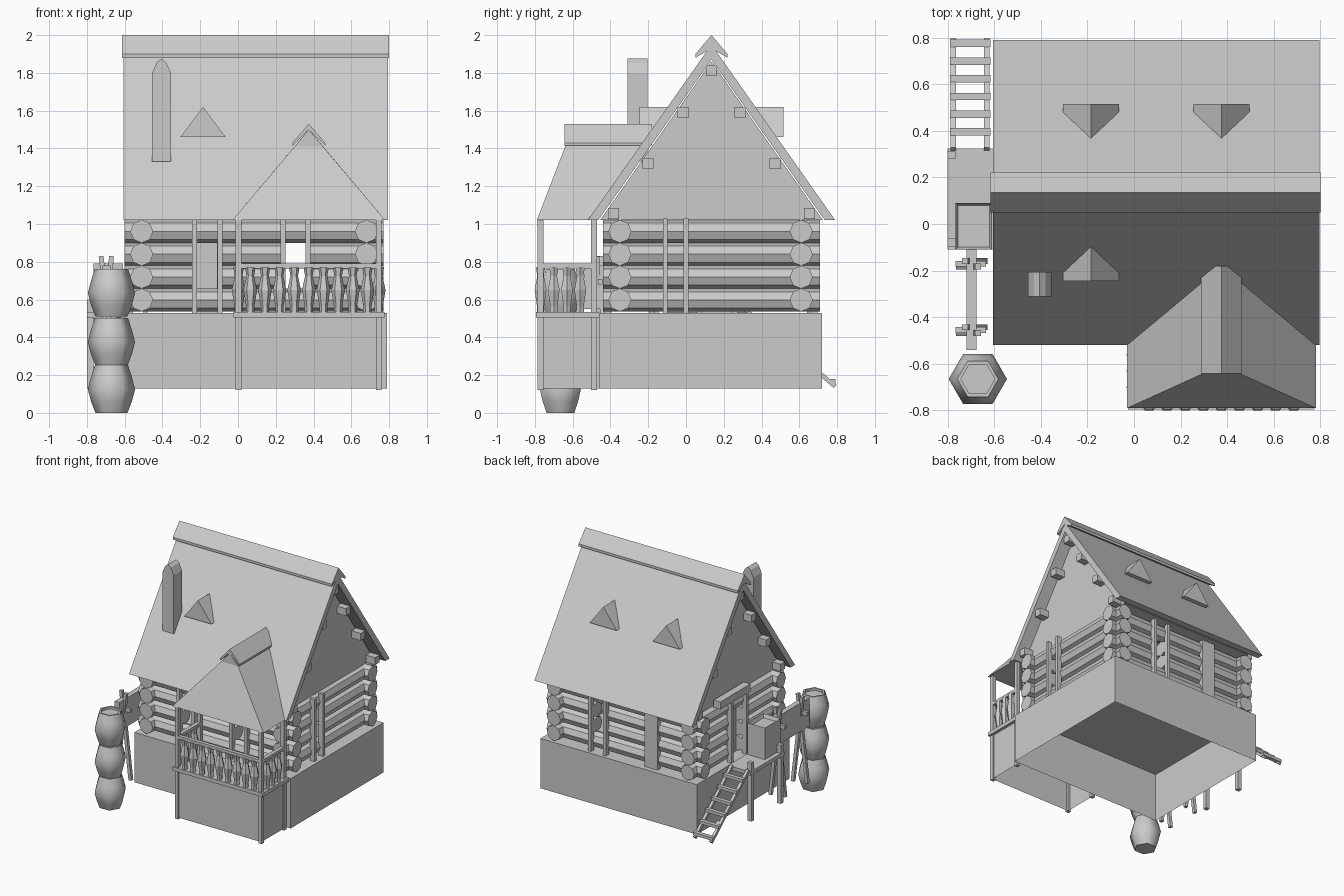
import bpy, bmesh, math
from mathutils import Vector, Matrix

cube = bpy.data.objects.get("Cube")
if cube:
    bpy.data.objects.remove(cube, do_unlink=True)

grey = bpy.data.materials.new("plain_grey")
grey.use_nodes = True
grey.diffuse_color = (0.6, 0.6, 0.6, 1)
grey.node_tree.nodes["Principled BSDF"].inputs["Base Color"].default_value = grey.diffuse_color


def finish(name, bm, smooth=False):
    bmesh.ops.recalc_face_normals(bm, faces=bm.faces)
    me = bpy.data.meshes.new(name)
    bm.to_mesh(me)
    bm.free()
    me.materials.append(grey)
    for p in me.polygons:
        p.use_smooth = smooth
    ob = bpy.data.objects.new(name, me)
    bpy.context.collection.objects.link(ob)
    return ob


def add_box(bm, x0, x1, y0, y1, z0, z1):
    v = bmesh.ops.create_cube(bm, size=1)["verts"]
    bmesh.ops.scale(bm, vec=(x1 - x0, y1 - y0, z1 - z0), verts=v)
    bmesh.ops.translate(bm, vec=((x0 + x1) / 2, (y0 + y1) / 2, (z0 + z1) / 2), verts=v)


def boxes(name, *dims):
    bm = bmesh.new()
    for d in dims:
        add_box(bm, *d)
    return finish(name, bm)


def add_bar(bm, a, b, r, sides=4, turn=math.pi / 4):
    """Straight bar between two points."""
    a, b = Vector(a), Vector(b)
    m = Matrix.Translation((a + b) / 2) @ (b - a).to_track_quat('Z', 'Y').to_matrix().to_4x4()
    bmesh.ops.create_cone(bm, cap_ends=True, segments=sides, radius1=r, radius2=r,
                          depth=(b - a).length, matrix=m @ Matrix.Rotation(turn, 4, 'Z'))


def prism(name, outline, axis, lo, hi):
    """Extrude an (across, height) outline along the x or y axis."""
    bm = bmesh.new()
    at = (lambda t, u, z: (t, u, z)) if axis == 'x' else (lambda t, u, z: (u, t, z))
    ends = [[bm.verts.new(at(t, u, z)) for u, z in outline] for t in (lo, hi)]
    n = len(outline)
    for e in ends:
        bm.faces.new(e)
    for i in range(n):
        j = (i + 1) % n
        bm.faces.new((ends[0][i], ends[0][j], ends[1][j], ends[1][i]))
    return finish(name, bm)


def solid(name, points, faces):
    bm = bmesh.new()
    v = [bm.verts.new(p) for p in points]
    for f in faces:
        bm.faces.new([v[i] for i in f])
    return finish(name, bm)


def add_lathe(bm, x, y, profile, sides, turn=0):
    rings = [[bm.verts.new((x + r * math.cos(turn + math.tau * i / sides),
                            y + r * math.sin(turn + math.tau * i / sides), z))
              for i in range(sides)] for r, z in profile]
    for a, b in zip(rings, rings[1:]):
        for i in range(sides):
            j = (i + 1) % sides
            bm.faces.new((a[i], a[j], b[j], b[i]))
    bm.faces.new(rings[0])
    bm.faces.new(rings[-1])


# hollow plinths, open underneath
def plinth(name, *d):
    bm = bmesh.new()
    add_box(bm, *d)
    bm.faces.ensure_lookup_table()
    low = min(bm.faces, key=lambda f: f.calc_center_median().z)
    bmesh.ops.delete(bm, geom=[low], context='FACES_ONLY')
    return finish(name, bm)


plinth("house_base", -0.6, 0.79, -0.46, 0.72, 0.13, 0.53)
plinth("porch_base", 0, 0.75, -0.775, -0.46, 0.13, 0.51)

# log walls: the gaps leave window and door openings in the middle courses
BACK, FRONT, LEFT, RIGHT = 0.61, -0.35, 0.68, -0.51
walls = (
    ("front_logs", 'x', FRONT, -0.6, 0.77, [(-0.22, -0.1), (0.25, 0.36)], (1, 2)),
    ("back_logs", 'x', BACK, -0.6, 0.77, [(-0.22, -0.11), (0.25, 0.36)], (1, 2)),
    ("left_logs", 'y', LEFT, -0.44, 0.71, [(-0.1, 0)], (1, 2)),
    ("right_logs", 'y', RIGHT, -0.44, 0.71, [(0.08, 0.25)], (0, 1, 2)),
)
for name, axis, off, lo, hi, gaps, cut_rows in walls:
    bm = bmesh.new()
    for row in range(4):
        z = 0.598 + 0.121 * row
        stops = [lo] + ([s for g in gaps for s in g] if row in cut_rows else []) + [hi]
        for a, b in zip(stops[::2], stops[1::2]):
            ends = [(t, off, z) if axis == 'x' else (off, t, z) for t in (a, b)]
            add_bar(bm, *ends, 0.061, 8, 0)
    finish(name, bm)

# upright frames beside the openings
def frame_post(u, axis, y, w=0.0125):
    if axis == 'x':
        return (u - w, u + w, y - 0.02, y + 0.02, 0.53, 1.03)
    return (y - 0.02, y + 0.02, u - w, u + w, 0.53, 1.03)


boxes("front_window_frames", *[frame_post(u, 'x', FRONT - 0.065) for u in (-0.23, -0.095, 0.238, 0.37)])
boxes("back_window_frames", *[frame_post(u, 'x', BACK + 0.065) for u in (0.238, 0.37)])
boxes("back_plank", frame_post(-0.165, 'x', BACK + 0.05, 0.058))
boxes("left_window_frames", *[frame_post(u, 'y', LEFT + 0.065) for u in (-0.11, 0)])
boxes("right_door_frame", *[frame_post(u, 'y', RIGHT - 0.065) for u in (0.07, 0.26)],
      (-0.6, -0.54, 0.04, 0.42, 1.02, 1.08))
boxes("right_door", (-0.5, -0.48, 0.08, 0.25, 0.53, 0.91))

# main roof, gables, ridge cap and purlins
MID, EAVE, TOP, HALF = 0.135, 1.02, 1.95, 0.655
prism("main_roof", [(MID - HALF, EAVE), (MID, TOP), (MID + HALF, EAVE), (MID + HALF - 0.055, EAVE),
                    (MID, TOP - 0.08), (MID - HALF + 0.055, EAVE)], 'x', -0.605, 0.795)
prism("gable_walls", [(MID - 0.59, EAVE), (MID, TOP - 0.09), (MID + 0.59, EAVE)], 'x', -0.52, 0.7)
prism("ridge_cap", [(MID - 0.085, 1.88), (MID - 0.085, 1.9), (MID, 2), (MID + 0.085, 1.9),
                    (MID + 0.085, 1.88), (MID, 1.93)], 'x', -0.615, 0.8)
bm = bmesh.new()
for side in (-1, 1):
    for off, z in ((0.52, 1.055), (0.337, 1.32), (0.15, 1.59)):
        y = MID + side * off
        add_box(bm, -0.59, 0.78, y - 0.029, y + 0.029, z - 0.029, z + 0.029)
add_box(bm, -0.59, 0.78, MID - 0.029, MID + 0.029, 1.785, 1.843)
finish("roof_beams", bm)

# triangular roof vents
for name, x, side in (("front_vent", -0.185, -1), ("back_vent_right", -0.185, 1), ("back_vent_left", 0.375, 1)):
    out, low, ridge = [MID + side * d for d in (0.38, 0.33, 0.225)]
    solid(name, [(x - 0.12, out, 1.46), (x + 0.12, out, 1.46), (x, out, 1.62),
                 (x - 0.12, low, 1.46), (x + 0.12, low, 1.46), (x, ridge, 1.62)],
          [(0, 1, 2), (3, 5, 4), (0, 3, 4, 1), (0, 2, 5, 3), (1, 4, 5, 2)])

# chimney with an arched top
prism("chimney", [(-0.455, 1.33), (-0.455, 1.8), (-0.43, 1.855), (-0.405, 1.875),
                  (-0.38, 1.855), (-0.355, 1.8), (-0.355, 1.33)], 'y', -0.31, -0.205)

# porch roof with a clipped front
solid("porch_roof", [(-0.03, -0.79, EAVE), (0.78, -0.79, EAVE), (0.78, -0.5, EAVE), (-0.03, -0.5, EAVE),
                     (0.3, -0.64, 1.41), (0.45, -0.64, 1.41), (0.375, -0.64, 1.5), (0.375, -0.16, 1.5)],
      [(0, 3, 2, 1), (0, 1, 5, 4), (4, 5, 6), (0, 4, 6, 7, 3), (1, 2, 7, 6, 5), (3, 7, 2)])
prism("porch_ridge_cap", [(0.288, 1.415), (0.288, 1.43), (0.375, 1.53), (0.462, 1.43),
                          (0.462, 1.415), (0.375, 1.5)], 'y', -0.642, -0.18)

# porch deck, posts, rails and turned balusters
boxes("porch_floor", (-0.025, 0.775, -0.795, -0.46, 0.505, 0.535))
boxes("porch_posts", *[(x - 0.015, x + 0.015, y - 0.015, y + 0.015, 0.12, 1.03)
                       for x in (0.003, 0.745) for y in (-0.77, -0.487)])
boxes("porch_rails", (0, 0.75, -0.785, -0.755, 0.765, 0.79),
      *[(x - 0.015, x + 0.015, -0.77, -0.487, 0.765, 0.79) for x in (0.003, 0.745)])
bm = bmesh.new()
profile = [(0.022, 0.53), (0.022, 0.565), (0.036, 0.65), (0.02, 0.725), (0.028, 0.77)]
spots = [(0.065 + 0.0775 * i, -0.77) for i in range(9)]
spots += [(x, y) for x in (0.003, 0.745) for y in (-0.7, -0.63, -0.56)]
for x, y in spots:
    add_lathe(bm, x, y, profile, 6)
finish("balusters", bm)

# side landing with its posts and crate
boxes("landing", (-0.8, -0.6, -0.11, 0.325, 0.505, 0.535))
boxes("landing_posts", *[(-0.8, -0.765, y - 0.017, y + 0.017, 0.13, 0.6) for y in (-0.08, 0.295)])
bm = bmesh.new()
add_box(bm, -0.765, -0.61, -0.11, 0.09, 0.535, 0.79)
bm.faces.ensure_lookup_table()
lid = max(bm.faces, key=lambda f: f.calc_center_median().z)
bmesh.ops.inset_region(bm, faces=[lid], thickness=0.015)
bmesh.ops.translate(bm, vec=(0, 0, -0.03), verts=lid.verts)
finish("crate", bm)

# ladder up to the landing
bm = bmesh.new()
for x in (-0.775, -0.632):
    add_bar(bm, (x, 0.32, 0.54), (x, 0.79, 0.14), 0.016)
for i in range(6):
    y = 0.395 + 0.076 * i
    z = 0.54 - (y - 0.32) * 0.85 + 0.015
    add_box(bm, -0.79, -0.615, y - 0.016, y + 0.016, z - 0.012, z + 0.012)
finish("ladder", bm)

# board carried on crossed trestle legs
boxes("trestle_board", (-0.718, -0.676, -0.54, -0.11, 0.55, 0.78))
bm = bmesh.new()
for y in (-0.455, -0.17):
    for s in (-1, 1):
        add_bar(bm, (-0.697 + s * 0.055, y + s * 0.012, 0.13), (-0.697 - s * 0.028, y + s * 0.012, 0.83), 0.018)
    add_box(bm, -0.765, -0.635, y - 0.012, y + 0.012, 0.68, 0.71)
finish("trestle_legs", bm)

# stack of three barrels
for i, name in enumerate(("lower_barrel", "middle_barrel", "upper_barrel")):
    z = (0, 0.25, 0.51)[i]
    bm = bmesh.new()
    shape = [(0.085, z), (0.108, z + 0.06), (0.125, z + 0.125), (0.108, z + 0.19), (0.088, z + 0.253),
             (0.073, z + 0.253), (0.073, z + 0.235)]
    add_lathe(bm, -0.67, -0.665, shape, 6)
    ob = finish(name, bm, True)
    bpy.context.view_layer.objects.active = ob
    bpy.ops.object.select_all(action='DESELECT')
    ob.select_set(True)
    bpy.ops.object.shade_smooth_by_angle(angle=math.radians(62))
